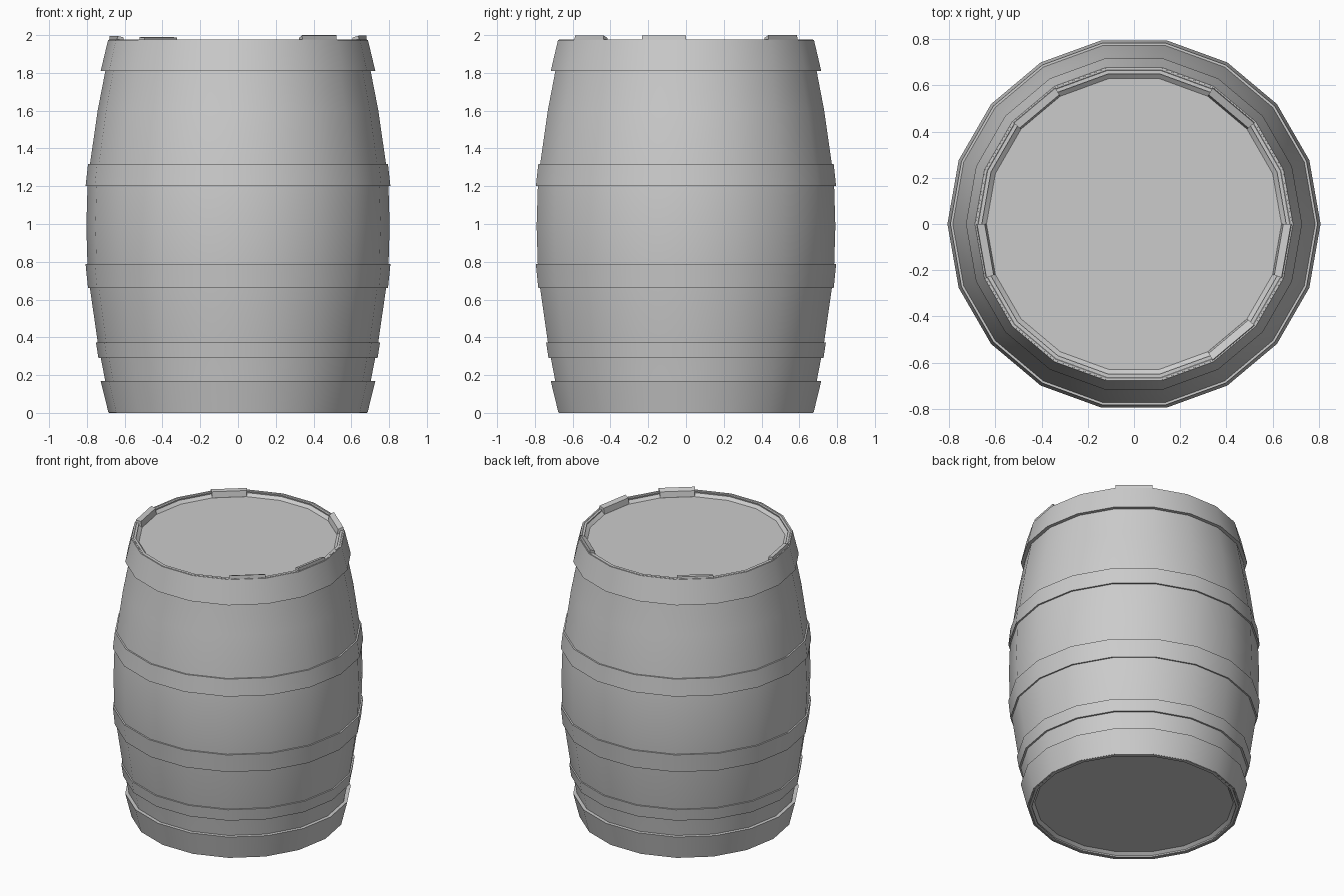
import bpy, math

SIDES = 18
STEP = 2 * math.pi / SIDES

if "Cube" in bpy.data.objects:
    bpy.data.objects.remove(bpy.data.objects["Cube"], do_unlink=True)

grey = bpy.data.materials.new("light_grey")
grey.use_nodes = True
grey.diffuse_color = (0.6, 0.6, 0.6, 1)
grey.node_tree.nodes["Principled BSDF"].inputs["Base Color"].default_value = (0.6, 0.6, 0.6, 1)


def make(name, verts, faces):
    mesh = bpy.data.meshes.new(name)
    mesh.from_pydata(verts, [], faces)
    mesh.materials.append(grey)
    obj = bpy.data.objects.new(name, mesh)
    bpy.context.collection.objects.link(obj)
    bpy.ops.object.select_all(action='DESELECT')
    obj.select_set(True)
    bpy.context.view_layer.objects.active = obj
    bpy.ops.object.shade_smooth_by_angle(angle=math.radians(30))
    return obj


def point(r, z, i):
    return (r * math.cos(i * STEP), r * math.sin(i * STEP), z)


def lathe(name, profile, closed=False):
    """Spin (radius, height) points, listed bottom to top on the outside."""
    n = len(profile)
    verts = [point(r, z, i) for i in range(SIDES) for r, z in profile]
    faces = []
    for i in range(SIDES):
        a, b = i * n, (i + 1) % SIDES * n
        for k in range(n if closed else n - 1):
            m = (k + 1) % n
            faces.append((a + k, b + k, b + m, a + m))
    if not closed:
        faces.append([i * n for i in reversed(range(SIDES))])
        faces.append([i * n + n - 1 for i in range(SIDES)])
    return make(name, verts, faces)


# Bulging body with recessed lid and base
half = [(0.638, 0.03), (0.676, 0.0), (0.683, 0.0), (0.703, 0.17), (0.742, 0.37),
        (0.784, 0.66), (0.797, 0.79)]
top = [(r, 1.976 - z) for r, z in reversed(half)]
lathe("barrel_body", half + [(0.803, 0.988)] + top)


# Hoops: bottom radius, bottom height, top radius, top height
def hoop(name, r0, z0, r1, z1):
    lathe(name, [(r0 - 0.03, z0), (r0, z0), (r1, z1), (r1 - 0.03, z1)], closed=True)


hoop("bottom_rim_hoop", 0.686, 0.002, 0.727, 0.168)
hoop("lower_hoop", 0.739, 0.29, 0.752, 0.373)
hoop("lower_middle_hoop", 0.794, 0.66, 0.807, 0.787)
hoop("upper_middle_hoop", 0.807, 1.2, 0.794, 1.318)
hoop("top_rim_hoop", 0.727, 1.81, 0.688, 1.974)

# Staves that stand slightly proud of the rim: side index, outer and inner height
for i, zo, zi in [(2, 2.0, 1.985), (6, 1.989, 1.986), (9, 1.996, 1.988),
                  (15, 1.998, 1.985), (17, 1.997, 1.987)]:
    outline = [(0.638, 1.944), (0.684, 1.955), (0.679, zo), (0.646, zi)]
    verts = [point(r, z, i + s) for s in (0, 1) for r, z in outline]
    faces = [(k, k + 4, (k + 1) % 4 + 4, (k + 1) % 4) for k in range(4)]
    make("raised_stave", verts, faces + [(0, 1, 2, 3), (7, 6, 5, 4)])
